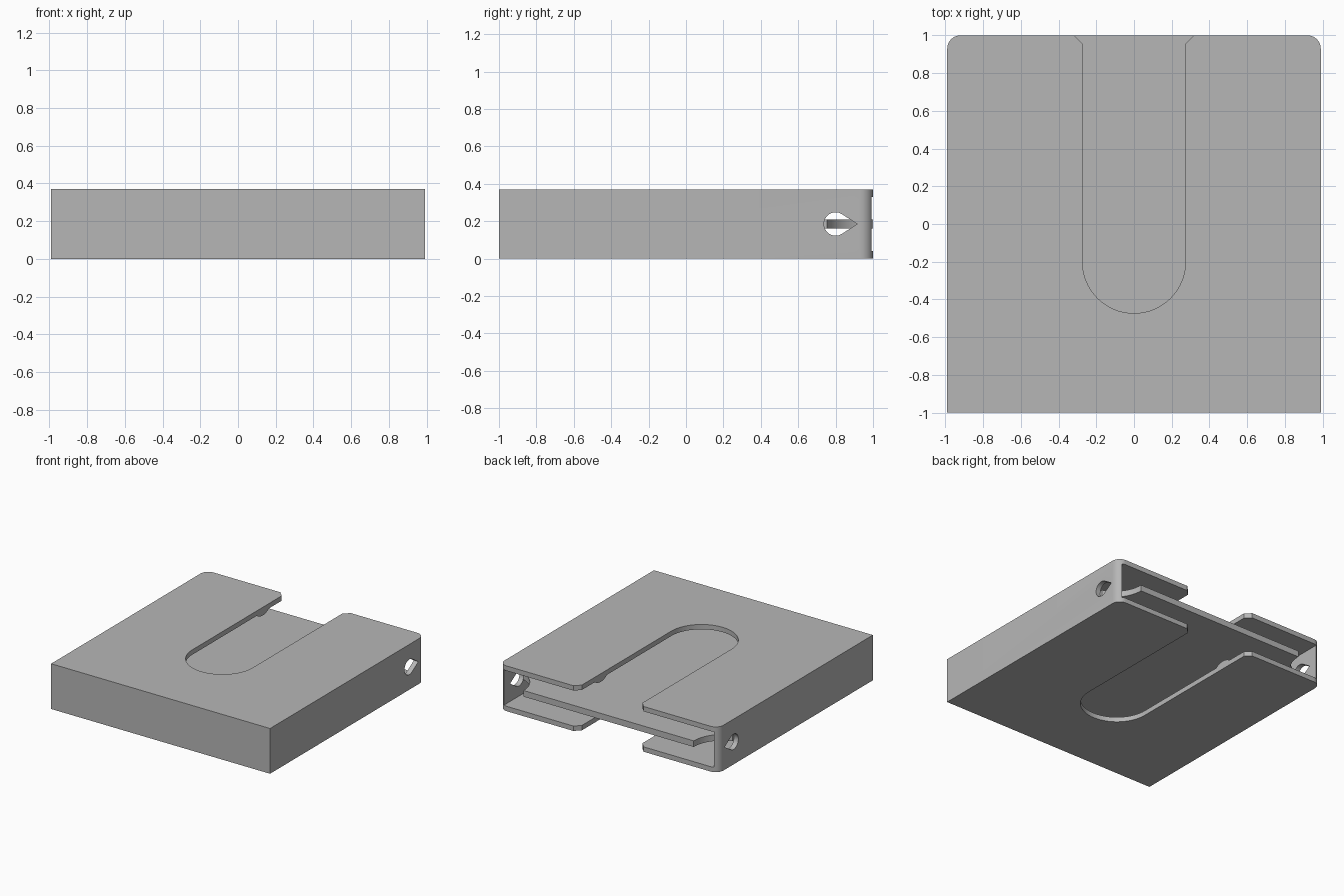
import bpy, bmesh, math
from mathutils import Matrix, Vector

cube = bpy.data.objects.get("Cube")
if cube:
    bpy.data.objects.remove(cube, do_unlink=True)

W, D, H, T = 0.99, 1.0, 0.37, 0.04      # half width, half depth, height, wall

grey = bpy.data.materials.new("plain grey")
grey.use_nodes = True
grey.diffuse_color = (0.47, 0.47, 0.47, 1)
grey.node_tree.nodes["Principled BSDF"].inputs["Base Color"].default_value = (0.47, 0.47, 0.47, 1)


def arc(cx, cy, r, a0, a1, n=16):
    """Points on an arc, angles in degrees."""
    angles = [math.radians(a0 + (a1 - a0) * i / n) for i in range(n + 1)]
    return [(cx + r * math.cos(a), cy + r * math.sin(a)) for a in angles]


def mirrored(half):
    """Close a right-hand half outline with its mirror image."""
    return half + [(-x, y) for x, y in reversed(half)]


def prism(name, outline, lo, hi, along_x=False):
    """Extrude an outline along z, or a (y, z) outline along x."""
    bm = bmesh.new()
    face = bm.faces.new([bm.verts.new((x, y, lo)) for x, y in outline])
    out = bmesh.ops.extrude_face_region(bm, geom=[face])
    verts = [v for v in out["geom"] if isinstance(v, bmesh.types.BMVert)]
    bmesh.ops.translate(bm, verts=verts, vec=Vector((0, 0, hi - lo)))
    if along_x:
        turn = Matrix(((0, 0, 1), (1, 0, 0), (0, 1, 0))).to_4x4()
        bmesh.ops.transform(bm, matrix=turn, verts=bm.verts)
    bmesh.ops.recalc_face_normals(bm, faces=bm.faces)
    mesh = bpy.data.meshes.new(name)
    bm.to_mesh(mesh)
    bm.free()
    mesh.materials.append(grey)
    obj = bpy.data.objects.new(name, mesh)
    bpy.context.collection.objects.link(obj)
    return obj


def smooth(obj):
    bpy.ops.object.select_all(action="DESELECT")
    obj.select_set(True)
    bpy.context.view_layer.objects.active = obj
    bpy.ops.object.shade_smooth_by_angle(angle=math.radians(30))


# Outer case, with rounded corners at the open back
R = 0.07
case = prism("case", mirrored([(W, -D)] + arc(W - R, D - R, R, 0, 90, 8)), 0, H)

# Hollow inside, open at the back
cavity = prism("cavity_cutter", mirrored([(W - T, T - D), (W - T, D + 0.1)]), T, H - T)

# Round-ended slot through both plates, flared at its mouth
S = 0.273
slot_half = arc(0, -0.2, S, -90, 0, 20)[1:] + [(S, 0.955), (S + 0.145, 1.1)]
slot = prism("slot_cutter", [(0, -0.2 - S)] + mirrored(slot_half), -0.1, H + 0.1)

# Teardrop holes across both side walls
tip = math.degrees(math.acos(0.0625 / 0.115))
drop = arc(0.8, H / 2, 0.0625, tip, 360 - tip, 28) + [(0.915, H / 2)]
holes = prism("hole_cutter", drop, -1.1, 1.1, along_x=True)

for cutter in (cavity, slot, holes):
    cutter.hide_render = True
    mod = case.modifiers.new(cutter.name, "BOOLEAN")
    mod.operation = "DIFFERENCE"
    mod.solver = "EXACT"
    mod.object = cutter
    bpy.ops.object.select_all(action="DESELECT")
    case.select_set(True)
    bpy.context.view_layer.objects.active = case
    bpy.ops.object.modifier_apply(modifier=mod.name)
    bpy.data.objects.remove(cutter, do_unlink=True)
smooth(case)

# Middle shelf, scooped out beside the holes
scoop = [p for p in arc(1.03, D, 0.26, 255, 180, 20) if p[0] < W - T + 0.012]
shelf = prism("middle_shelf", mirrored([(W - T + 0.005, 0.01 - D)] + scoop), 0.16, 0.21)
smooth(shelf)

# Small catches on the inner faces beside the slot mouth
for side, x in (("left", S), ("right", -S - 0.1)):
    lower = arc(0.71, T - 0.103, 0.13, 142, 38, 12)
    upper = [(y, H - z) for y, z in lower]
    for level, outline in (("lower", lower), ("upper", upper)):
        smooth(prism(f"{side}_{level}_catch", outline, x, x + 0.1, along_x=True))
